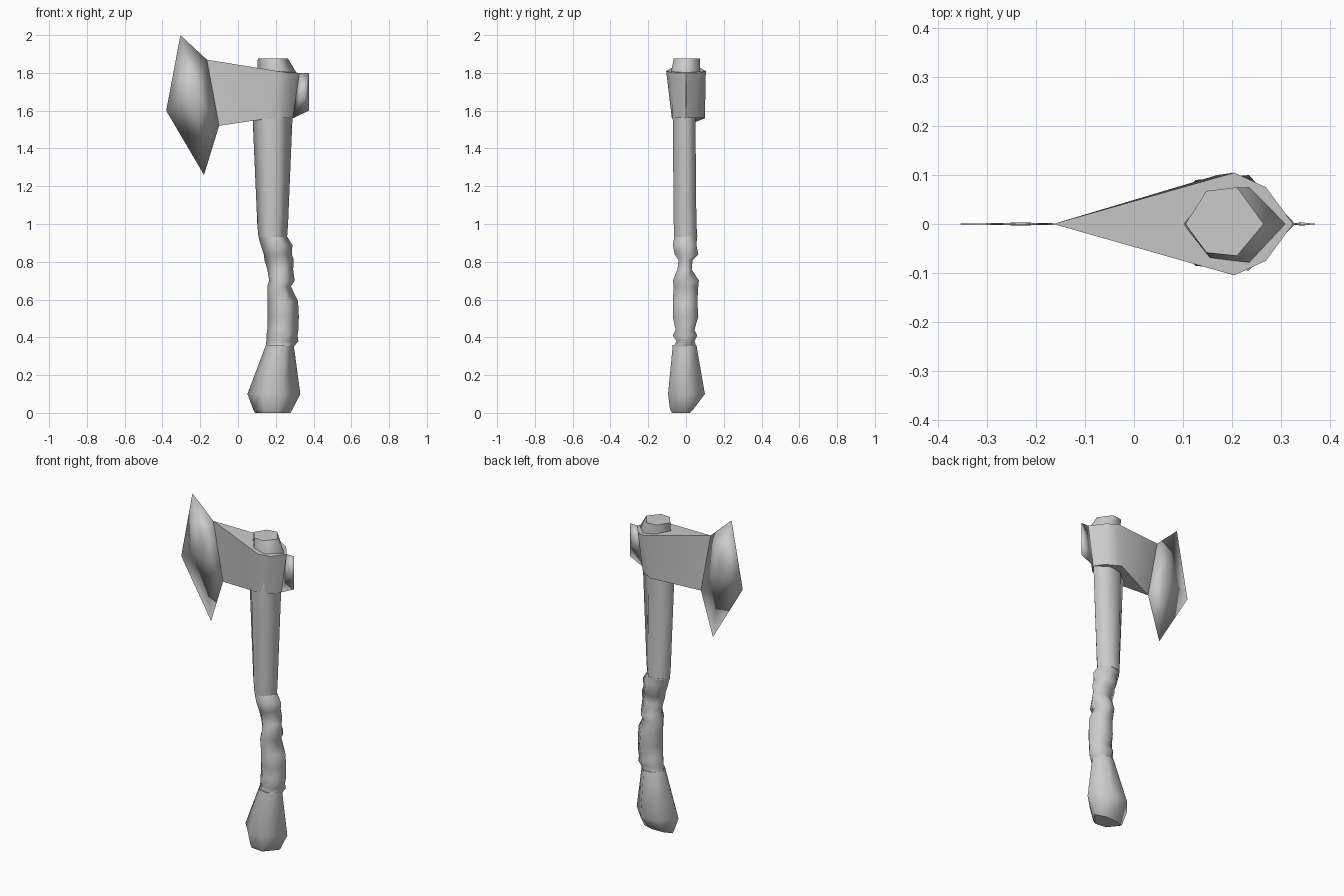
import bpy
import bmesh

cube = bpy.data.objects.get("Cube")
if cube:
    bpy.data.objects.remove(cube, do_unlink=True)

grey = bpy.data.materials.new("plain grey")
grey.use_nodes = True
colour = (0.6, 0.6, 0.6, 1)
grey.diffuse_color = colour
grey.node_tree.nodes["Principled BSDF"].inputs["Base Color"].default_value = colour


def finish(name, bm):
    bmesh.ops.recalc_face_normals(bm, faces=bm.faces[:])
    mesh = bpy.data.meshes.new(name)
    bm.to_mesh(mesh)
    bm.free()
    mesh.materials.append(grey)
    for face in mesh.polygons:
        face.use_smooth = True
    obj = bpy.data.objects.new(name, mesh)
    bpy.context.collection.objects.link(obj)
    return obj


def loft(name, rows):
    """Six-sided tube through rows of (z, left x, right x, front y, back y)."""
    bm = bmesh.new()
    rings = []
    for z, xl, xr, yf, yb in rows:
        a, b = xl + (xr - xl) * 0.27, xl + (xr - xl) * 0.66
        ring = [(xl, 0), (a, yf * 0.9), (b, yf), (xr, 0), (b, yb), (a, yb * 0.9)]
        rings.append([bm.verts.new((x, y, z)) for x, y in ring])
    for low, high in zip(rings, rings[1:]):
        for i in range(6):
            j = (i + 1) % 6
            bm.faces.new((low[i], low[j], high[j], high[i]))
    # end caps keep a crisp border
    for ring in (rings[0], rings[-1]):
        cap = bm.faces.new(ring)
        for edge in cap.edges:
            edge.smooth = False
    return finish(name, bm)


# flared pommel at the foot
loft("pommel", [
    (0.0, 0.09, 0.28, -0.075, 0.02),
    (0.02, 0.08, 0.29, -0.085, 0.04),
    (0.1, 0.05, 0.33, -0.095, 0.1),
    (0.36, 0.148, 0.295, -0.07, 0.055),
])

# uneven wrapped grip
loft("grip_wrap", [
    (0.35, 0.147, 0.295, -0.065, 0.055),
    (0.38, 0.15, 0.32, -0.05, 0.045),
    (0.41, 0.15, 0.315, -0.07, 0.06),
    (0.44, 0.155, 0.32, -0.055, 0.045),
    (0.51, 0.155, 0.322, -0.07, 0.065),
    (0.59, 0.155, 0.318, -0.07, 0.06),
    (0.67, 0.155, 0.28, -0.065, 0.065),
    (0.7, 0.165, 0.3, -0.07, 0.068),
    (0.76, 0.155, 0.292, -0.045, 0.03),
    (0.81, 0.14, 0.295, -0.04, 0.035),
    (0.84, 0.137, 0.285, -0.06, 0.065),
    (0.89, 0.12, 0.288, -0.07, 0.055),
    (0.94, 0.107, 0.255, -0.06, 0.06),
])

# shaft running through the head
loft("shaft", [
    (0.93, 0.108, 0.26, -0.062, 0.06),
    (1.0, 0.102, 0.265, -0.065, 0.055),
    (1.55, 0.078, 0.288, -0.07, 0.05),
    (1.8, 0.1, 0.31, -0.08, 0.075),
    (1.875, 0.105, 0.265, -0.065, 0.075),
])

# axe head: wedge cheeks, flat bit at the front and a thin poll plate behind
bm = bmesh.new()
v = {name: bm.verts.new(co) for name, co in {
    "horn": (-0.305, 0, 2.0), "edge": (-0.38, 0, 1.6), "beard": (-0.18, 0, 1.26),
    "neck_top": (-0.165, 0, 1.87), "neck_low": (-0.1, 0, 1.52),
    "back_top": (0.325, 0, 1.8), "back_low": (0.29, 0, 1.56),
    "poll_top": (0.375, 0, 1.8), "poll_low": (0.375, 0, 1.6),
}.items()}
sides = []
for s in (-1, 1):
    low_y = 0.075 if s < 0 else 0.1
    centre = bm.verts.new((-0.23, s * 0.003, 1.7))
    top = bm.verts.new((0.205, s * 0.105, 1.81))
    low = bm.verts.new((0.17, s * low_y, 1.56))
    rear_top = bm.verts.new((0.27, s * 0.075, 1.8))
    rear_low = bm.verts.new((0.25, s * 0.055, 1.56))
    poll = bm.verts.new((0.345, s * 0.003, 1.7))
    rim = [v[n] for n in ("neck_top", "horn", "edge", "beard", "neck_low")]
    for a, b in zip(rim, rim[1:] + rim[:1]):
        bm.faces.new((centre, a, b))
    plate = [v[n] for n in ("back_top", "poll_top", "poll_low", "back_low")]
    for a, b in zip(plate, plate[1:] + plate[:1]):
        bm.faces.new((poll, a, b))
    bm.faces.new((v["neck_top"], v["neck_low"], low, top))
    bm.faces.new((top, low, rear_low, rear_top))
    bm.faces.new((rear_top, rear_low, v["back_low"], v["back_top"]))
    sides.append((top, rear_top, low, rear_low))
# close the top and underside
(t0, r0, l0, q0), (t1, r1, l1, q1) = sides
for outline in ((v["neck_top"], t0, r0, v["back_top"], r1, t1),
                (v["neck_low"], l0, q0, v["back_low"], q1, l1)):
    cap = bm.faces.new(outline)
    for edge in cap.edges:
        edge.smooth = False
finish("axe_head", bm)
